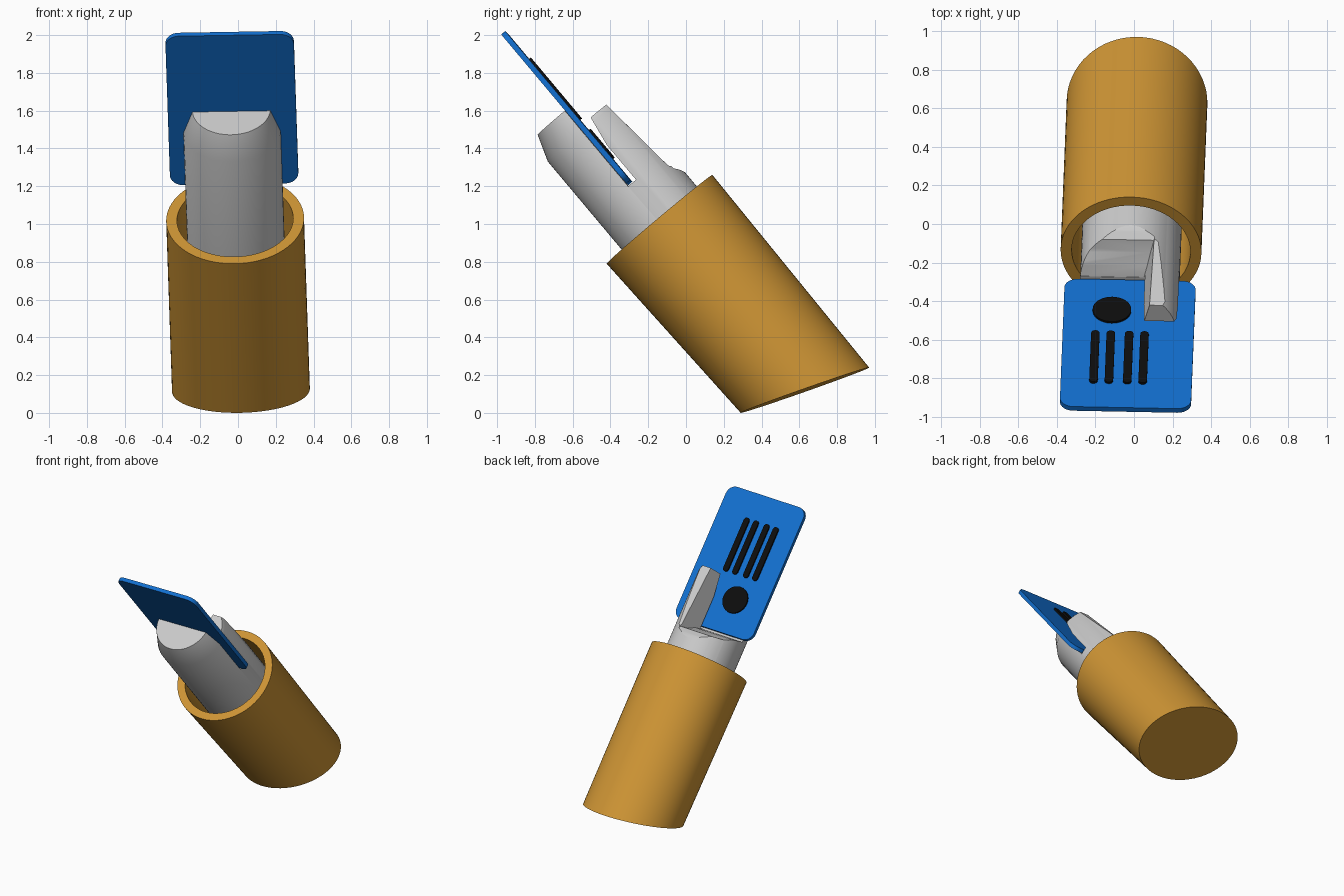
import bpy, bmesh, math
from mathutils import Vector, Matrix

if "Cube" in bpy.data.objects:
    bpy.data.objects.remove(bpy.data.objects["Cube"])

# Tilted frame shared by all parts: local x across, y across thickness, z along the handle
W = Vector((-0.026, -0.643, 0.766)).normalized()
X = Vector((1, -0.02, 0.017))
X = (X - W * X.dot(W)).normalized()
U = W.cross(X)
FRAME = Matrix((X, U, W)).transposed().to_4x4()
CX, CU = 0.005, 0.555
SEG = 64


def material(name, rgb):
    m = bpy.data.materials.new(name)
    m.diffuse_color = (*rgb, 1)
    m.use_nodes = True
    m.node_tree.nodes["Principled BSDF"].inputs["Base Color"].default_value = m.diffuse_color
    return m


def finish(name, bm, mat=None, smooth=False):
    bmesh.ops.recalc_face_normals(bm, faces=bm.faces)
    me = bpy.data.meshes.new(name)
    bm.to_mesh(me)
    bm.free()
    ob = bpy.data.objects.new(name, me)
    bpy.context.collection.objects.link(ob)
    ob.matrix_world = FRAME
    if mat:
        me.materials.append(mat)
    if smooth:
        smooth_shade(ob)
    return ob


def activate(ob):
    bpy.ops.object.select_all(action='DESELECT')
    ob.select_set(True)
    bpy.context.view_layer.objects.active = ob


def smooth_shade(ob):
    activate(ob)
    bpy.ops.object.shade_smooth_by_angle(angle=math.radians(25))


def loft(rings):
    """Join closed rings of points and cap both ends."""
    bm = bmesh.new()
    loops = [[bm.verts.new(p) for p in ring] for ring in rings]
    n = len(loops[0])
    for a, b in zip(loops, loops[1:]):
        for i in range(n):
            j = (i + 1) % n
            bm.faces.new((a[i], a[j], b[j], b[i]))
    bm.faces.new(loops[0])
    bm.faces.new(loops[-1])
    return bm


def ring(rx, ru, v, cu=CU, slope=0.0):
    pts = []
    for i in range(SEG):
        a = 2 * math.pi * i / SEG
        du = ru * math.sin(a)
        pts.append((CX + rx * math.cos(a), cu + du, v + slope * du))
    return pts


def rounded_slab(name, cx, cv, hx, hv, r, u0, u1, mat, steps=8):
    """Rounded rectangle in the plate plane, extruded through its thickness."""
    pts = []
    for k, (sx, sv) in enumerate(((1, 1), (-1, 1), (-1, -1), (1, -1))):
        for s in range(steps + 1):
            a = math.pi / 2 * (k + s / steps)
            pts.append((cx + sx * (hx - r) + r * math.cos(a),
                        cv + sv * (hv - r) + r * math.sin(a)))
    bm = loft([[(x, u, v) for x, v in pts] for u in (u0, u1)])
    bmesh.ops.remove_doubles(bm, verts=bm.verts, dist=1e-5)
    return finish(name, bm, mat, True)


def cut(ob, left, right, profile):
    """Subtract a (u, v) profile swept across x; right(u) gives the end wall."""
    cutter = finish("cutter", loft([[(left, u, v) for u, v in profile],
                                    [(right(u), u, v) for u, v in profile]]))
    cutter.hide_render = True
    mod = ob.modifiers.new("cut", 'BOOLEAN')
    mod.operation, mod.solver, mod.object = 'DIFFERENCE', 'EXACT', cutter
    activate(ob)
    bpy.ops.object.modifier_apply(modifier=mod.name)
    bpy.data.objects.remove(cutter)


tan = material("tan", (0.62, 0.30, 0.035))
blue = material("blue", (0.006, 0.16, 0.63))
black = material("black", (0.004, 0.004, 0.004))

# Hollow handle sleeve with an oblique closed base
finish("handle_sleeve", loft([
    ring(0.365, 0.3375, -0.313, 0.5595, -0.376),
    ring(0.365, 0.3655, 0.875, 0.5515),
    ring(0.308, 0.308, 0.875, 0.5515),
    ring(0.308, 0.298, 0.0, 0.555)]), tan, True)

# Grey holder with chamfered end
holder = finish("holder", loft([
    ring(0.258, 0.26, 0.01), ring(0.258, 0.26, 1.49), ring(0.207, 0.21, 1.633)]))

# Plate slot, shortened rear jaw and its sloped back
cut(holder, -0.6, lambda u: 0.6,
    [(0.538, 1.109), (0.592, 1.109), (0.592, 1.35), (0.62, 1.517), (0.727, 1.517),
     (0.77, 1.06), (0.795, 1.03), (0.9, 1.03), (0.9, 1.8), (0.538, 1.8)])
# Open notch beside the jaw
cut(holder, -0.6, lambda u: 0.085 + 0.25 * (u - 0.6),
    [(0.57, 1.107), (0.64, 1.09), (0.70, 1.06), (0.77, 1.045), (0.80, 1.01),
     (0.83, 0.95), (0.95, 0.95), (0.95, 1.85), (0.57, 1.85)])
smooth_shade(holder)

# Flat plate with raised markings
rounded_slab("plate", 0.008, 1.642, 0.34, 0.515, 0.07, 0.54, 0.568, blue)
rounded_slab("round_pad", -0.081, 1.38, 0.1, 0.1, 0.0999, 0.56, 0.58, black)
for i, x in enumerate((-0.162, -0.082, 0.013, 0.093)):
    rounded_slab(f"contact_strip_{i + 1}", x, 1.76, 0.022, 0.208, 0.0219,
                 0.56, 0.58, black, 4)
